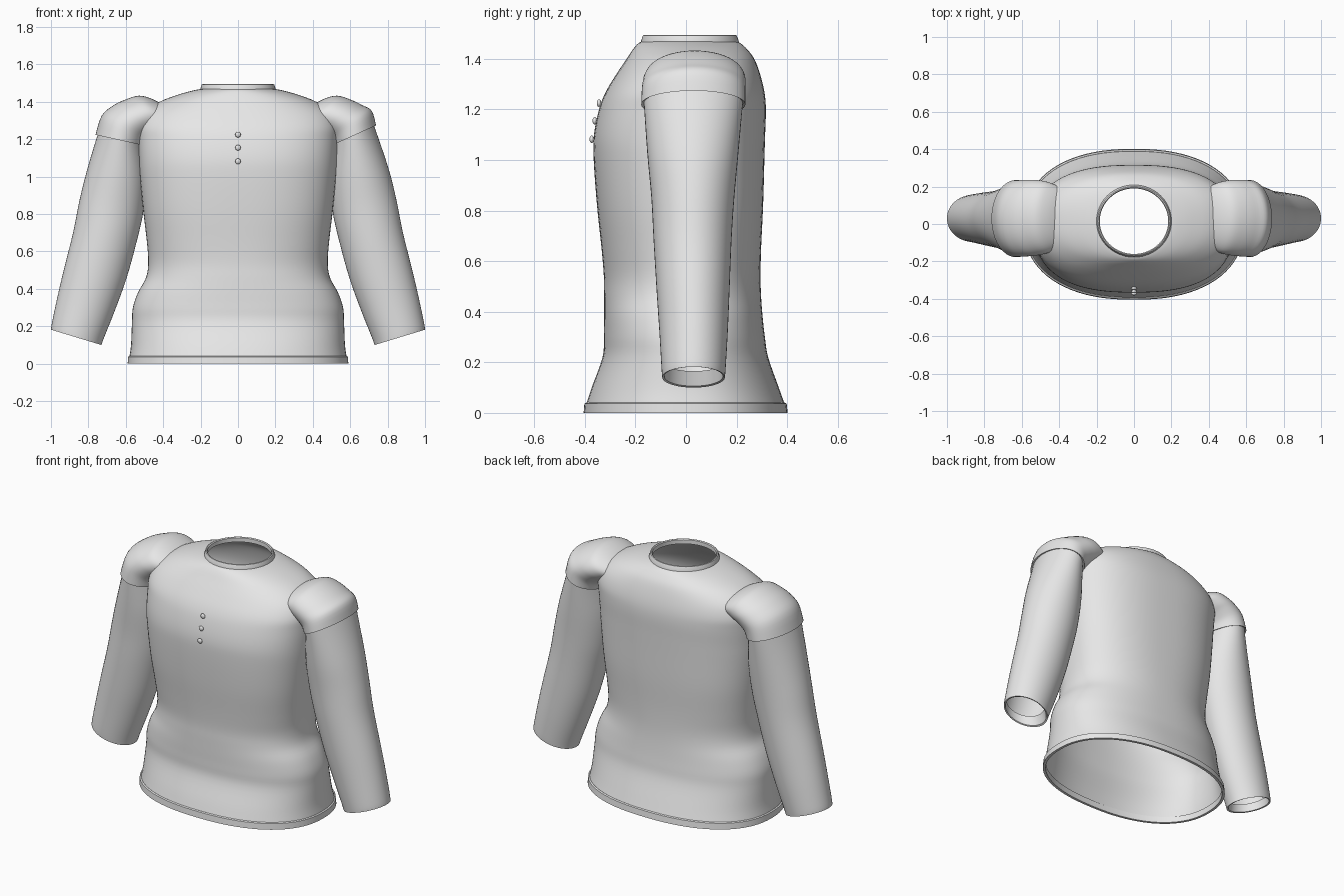
import bpy, bmesh, math
from mathutils import Vector

fabric = bpy.data.materials.new("grey_fabric")
fabric.diffuse_color = (0.8, 0.8, 0.8, 1)


def refine(rows, steps=4):
    """Smoothly interpolate between control rows."""
    out = []
    for i in range(len(rows) - 1):
        a, b, c, d = (rows[max(i - 1, 0)], rows[i], rows[i + 1],
                      rows[min(i + 2, len(rows) - 1)])
        for s in range(steps):
            t = s / steps
            out.append([0.5 * (2 * q + (r - p) * t + (2 * p - 5 * q + 4 * r - w) * t * t
                               + (3 * q - p - 3 * r + w) * t ** 3)
                        for p, q, r, w in zip(a, b, c, d)])
    out.append(list(rows[-1]))
    return out


def loft(name, rings, closed=False, keep=None, angle=40):
    """Skin a list of point rings; optionally drop faces hidden in the body."""
    bm = bmesh.new()
    vs = [[bm.verts.new(p) for p in ring] for ring in rings]
    n = len(vs[0])
    for i in range(len(vs) if closed else len(vs) - 1):
        a, b = vs[i], vs[(i + 1) % len(vs)]
        for j in range(n):
            k = (j + 1) % n
            bm.faces.new((a[j], a[k], b[k], b[j]))
    bmesh.ops.recalc_face_normals(bm, faces=bm.faces)
    if keep:
        hidden = [f for f in bm.faces if not any(keep(v.co) for v in f.verts)]
        bmesh.ops.delete(bm, geom=hidden, context='FACES')
    mesh = bpy.data.meshes.new(name)
    bm.to_mesh(mesh)
    bm.free()
    mesh.materials.append(fabric)
    obj = bpy.data.objects.new(name, mesh)
    bpy.context.collection.objects.link(obj)
    bpy.ops.object.select_all(action='DESELECT')
    obj.select_set(True)
    bpy.context.view_layer.objects.active = obj
    bpy.ops.object.shade_smooth_by_angle(angle=math.radians(angle))
    return obj


def spow(v, e):
    return math.copysign(abs(v) ** e, v)


def body_ring(z, hw, yf, yb, n, count=80):
    """Horizontal superellipse section with a given front and back."""
    cy, hy = (yf + yb) / 2, (yb - yf) / 2
    angles = [2 * math.pi * j / count for j in range(count)]
    return [(hw * spow(math.cos(a), 2 / n), cy + hy * spow(math.sin(a), 2 / n), z)
            for a in angles]


# torso: height, half width, front, back, squareness
torso = refine([
    (0.03, 0.582, -0.396, 0.392, 2.3), (0.10, 0.572, -0.373, 0.367, 2.3),
    (0.22, 0.567, -0.330, 0.325, 2.3), (0.30, 0.562, -0.325, 0.312, 2.3),
    (0.38, 0.535, -0.325, 0.303, 2.3), (0.46, 0.492, -0.325, 0.297, 2.3),
    (0.54, 0.480, -0.325, 0.295, 2.3), (0.65, 0.487, -0.334, 0.297, 2.4),
    (0.82, 0.507, -0.352, 0.305, 2.5), (1.00, 0.525, -0.365, 0.310, 2.5),
    (1.10, 0.531, -0.364, 0.313, 2.5), (1.20, 0.535, -0.344, 0.316, 2.5),
    (1.27, 0.535, -0.317, 0.310, 2.5), (1.34, 0.505, -0.275, 0.293, 2.4),
    (1.40, 0.420, -0.235, 0.270, 2.3), (1.44, 0.315, -0.208, 0.240, 2.2),
    (1.462, 0.235, -0.188, 0.215, 2.0), (1.47, 0.188, -0.168, 0.195, 2.0)])
loft("torso", [body_ring(*r) for r in torso])


def outside_torso(p):
    z, hw, yf, yb, n = min(torso, key=lambda r: abs(r[0] - p.z))
    cy, hy = (yf + yb) / 2, (yb - yf) / 2
    f = abs(p.x / hw) ** n + abs((p.y - cy) / hy) ** n
    return f > 0.88 or p.z > 1.46


# hem band and collar: closed rectangular rings
loft("hem_band", [body_ring(*r) for r in (
    (0.0, 0.590, -0.405, 0.402, 2.3), (0.037, 0.588, -0.402, 0.398, 2.3),
    (0.041, 0.581, -0.394, 0.390, 2.3), (0.037, 0.572, -0.386, 0.382, 2.3),
    (0.0, 0.574, -0.389, 0.386, 2.3))], closed=True)
loft("collar", [body_ring(*r) for r in (
    (1.465, 0.201, -0.178, 0.209, 2), (1.474, 0.200, -0.177, 0.208, 2),
    (1.493, 0.194, -0.170, 0.200, 2), (1.495, 0.188, -0.165, 0.195, 2),
    (1.490, 0.183, -0.160, 0.190, 2), (1.465, 0.183, -0.160, 0.190, 2))], closed=True)


def arm_ring(side, xi, zi, xo, zo, cy, hy, count=48):
    """Tilted oval section from its inner and outer point."""
    mid, half = Vector((xi + xo, 0, zi + zo)) / 2, Vector((xo - xi, 0, zo - zi)) / 2
    ring = []
    for j in range(count):
        a = 2 * math.pi * j / count
        p = mid + half * math.cos(a) + Vector((0, cy + hy * math.sin(a), 0))
        ring.append((side * p.x, p.y, p.z))
    return ring


# sleeves and shoulder caps; the outer end of the seam differs by side
for side, label, sx, sz in ((1, "right", 0.733, 1.28), (-1, "left", 0.757, 1.23)):
    sleeve = refine([
        (0.730, 0.100, 1.000, 0.182, 0.030, 0.124),
        (0.716, 0.140, 0.995, 0.216, 0.030, 0.127),
        (0.660, 0.280, 0.967, 0.350, 0.030, 0.135),
        (0.595, 0.460, 0.932, 0.500, 0.028, 0.144),
        (0.540, 0.660, 0.882, 0.700, 0.026, 0.154),
        (0.505, 0.820, 0.846, 0.880, 0.027, 0.164),
        (0.490, 1.000, 0.803, 1.050, 0.027, 0.180),
        (0.510, 1.175, sx - 0.008, sz, 0.029, 0.196)])
    cuff = [(0.755, 0.165, 0.980, 0.230, 0.03, 0.115),
            (0.740, 0.106, 0.990, 0.182, 0.03, 0.116)]
    loft(label + "_sleeve", [arm_ring(side, *r) for r in cuff + sleeve],
         keep=outside_torso)
    cap = refine([
        (0.500, 1.166, sx + 0.005, sz - 0.006, 0.029, 0.206),
        (0.485, 1.195, 0.55 * sx + 0.312, 0.5 * sz + 0.712, 0.030, 0.205),
        (0.450, 1.225, 0.665, 1.382, 0.032, 0.204),
        (0.420, 1.240, 0.600, 1.413, 0.034, 0.200),
        (0.390, 1.250, 0.530, 1.433, 0.035, 0.188),
        (0.350, 1.250, 0.465, 1.418, 0.036, 0.165),
        (0.310, 1.250, 0.400, 1.385, 0.036, 0.140)])
    lip = [(0.510, 1.170, sx - 0.008, sz - 0.002, 0.029, 0.196)]
    loft(label + "_shoulder", [arm_ring(side, *r) for r in lip + cap],
         keep=outside_torso)

# three small buttons on the chest
for i, (z, y) in enumerate(((1.225, -0.344), (1.155, -0.361), (1.082, -0.373))):
    bpy.ops.mesh.primitive_uv_sphere_add(segments=16, ring_count=10, radius=0.015,
                                         location=(0, y, z))
    button = bpy.context.object
    button.name = "button_%d" % (i + 1)
    button.scale = (1, 0.6, 1)
    button.data.materials.append(fabric)
    bpy.ops.object.shade_smooth_by_angle()
